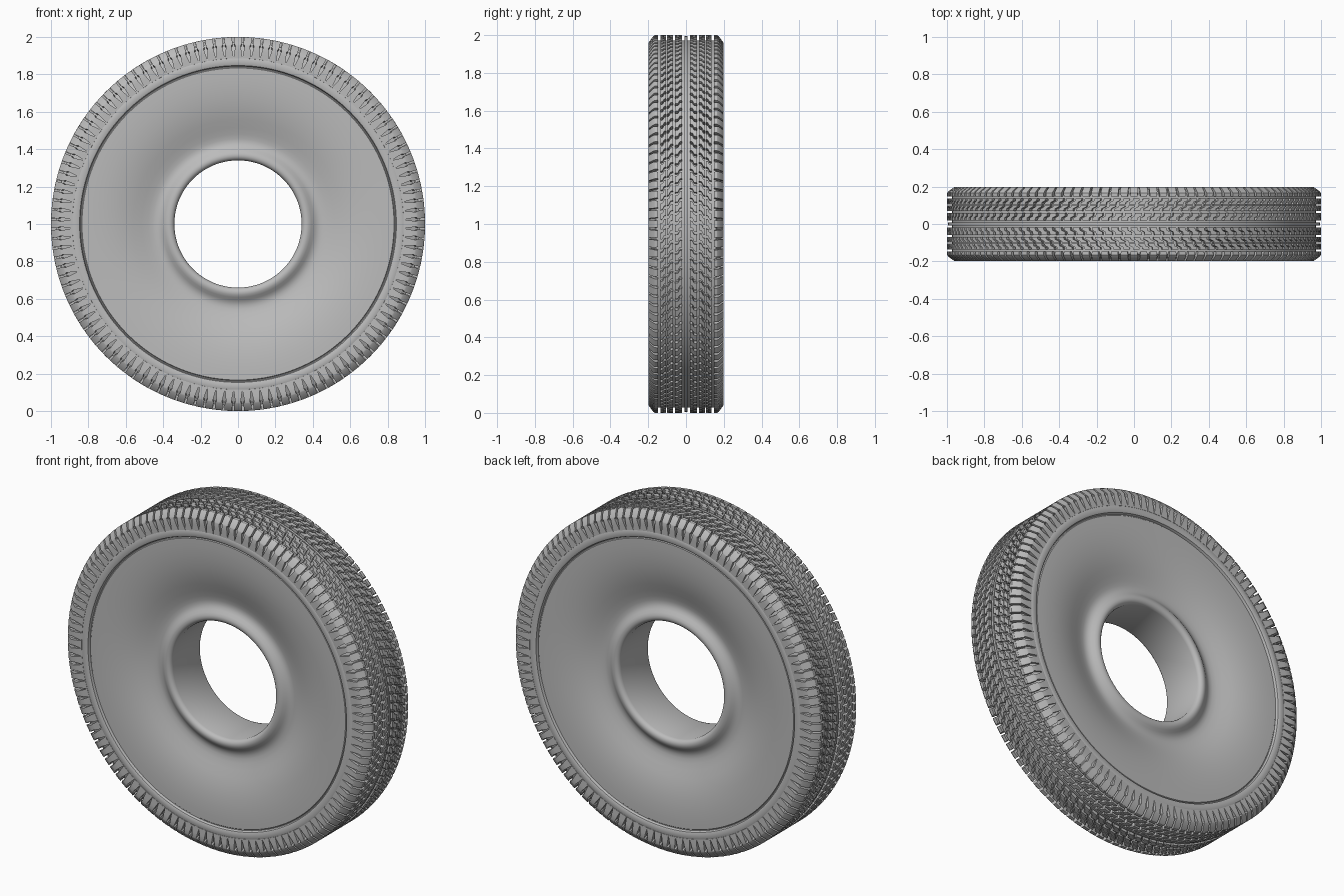
import bpy, bmesh
from math import sin, cos, pi, tau, radians

cube = bpy.data.objects.get("Cube")
if cube:
    bpy.data.objects.remove(cube)

PITCHES = 120            # tread repeats around the wheel
STEP = tau / PITCHES
FLOOR = 0.972            # radius at the bottom of the tread grooves

rubber = bpy.data.materials.new("grey rubber")
rubber.use_nodes = True
GREY = (0.5, 0.5, 0.5, 1)
rubber.diffuse_color = GREY
rubber.node_tree.nodes["Principled BSDF"].inputs["Base Color"].default_value = GREY


def polar(radius, angle, y):
    return (radius * sin(angle), y, 1 + radius * cos(angle))


def finish(name, bm, smooth_angle):
    bmesh.ops.recalc_face_normals(bm, faces=bm.faces)
    mesh = bpy.data.meshes.new(name)
    bm.to_mesh(mesh)
    bm.free()
    mesh.materials.append(rubber)
    obj = bpy.data.objects.new(name, mesh)
    bpy.context.collection.objects.link(obj)
    bpy.ops.object.select_all(action='DESELECT')
    obj.select_set(True)
    bpy.context.view_layer.objects.active = obj
    bpy.ops.object.shade_smooth_by_angle(angle=radians(smooth_angle))
    return obj


# Tyre body: half profile (radius, y) from the hole out to the tread floor
half = [(0.34, 0.0), (0.34, 0.122), (0.344, 0.134), (0.352, 0.142), (0.364, 0.146),
        (0.378, 0.144), (0.392, 0.136), (0.406, 0.125), (0.42, 0.117), (0.437, 0.113),
        (0.455, 0.114), (0.48, 0.12), (0.515, 0.132), (0.56, 0.148), (0.61, 0.163),
        (0.67, 0.175), (0.73, 0.182), (0.79, 0.185), (0.834, 0.185), (0.838, 0.18),
        (0.842, 0.18), (0.847, 0.194), (0.853, 0.197), (0.888, 0.197), (0.9, 0.188),
        (0.945, 0.178), (FLOOR, 0.16), (FLOOR, 0.0)]
profile = half + [(r, -y) for r, y in half[-2:0:-1]]
bm = bmesh.new()
SEGMENTS = 2 * PITCHES
rings = [[bm.verts.new(polar(r, tau * s / SEGMENTS, y)) for r, y in profile]
         for s in range(SEGMENTS)]
for s, ring in enumerate(rings):
    after = rings[(s + 1) % SEGMENTS]
    for k in range(len(profile)):
        n = (k + 1) % len(profile)
        bm.faces.new((ring[k], ring[n], after[n], after[k]))
finish("tyre_body", bm, 40)


def loft_block(bm, sections):
    """Join four-cornered sections into one closed block."""
    loops = [[bm.verts.new(p) for p in section] for section in sections]
    for a, b in zip(loops, loops[1:]):
        for k in range(4):
            n = (k + 1) % 4
            bm.faces.new((a[k], a[n], b[n], b[k]))
    bm.faces.new(loops[0])
    bm.faces.new(loops[-1])


def tread_row(bm, side, stations, fill, phase):
    """Ring of zigzag blocks; each station is (y, sideways shift in pitches)."""
    for i in range(PITCHES):
        sections = []
        for y, shift in stations:
            mid = (i + phase + shift) * STEP
            a, b = mid - fill * STEP / 2, mid + fill * STEP / 2
            sections.append([polar(FLOOR - 0.004, a, side * y), polar(FLOOR - 0.004, b, side * y),
                             polar(1.0, b, side * y), polar(1.0, a, side * y)])
        loft_block(bm, sections)


# Shoulder lug stations: outer radius, outer y, inner radius, inner y, width
lug = [(0.886, 0.198, 0.88, 0.18, 1.0), (0.925, 0.199, 0.915, 0.17, 0.74),
       (0.955, 0.199, 0.94, 0.165, 0.56), (0.962, 0.197, 0.945, 0.163, 0.8),
       (0.994, 0.174, FLOOR - 0.01, 0.155, 0.8), (1.0, 0.165, FLOOR - 0.01, 0.15, 0.74),
       (1.0, 0.147, FLOOR - 0.01, 0.147, 0.68)]

for side, label in ((1, "back"), (-1, "front")):
    # Inner and middle block rows
    bm = bmesh.new()
    tread_row(bm, side, [(0.02, 0), (0.034, 0.05), (0.042, 0.4), (0.058, 0.45)], 0.7, 0)
    finish(label + "_inner_tread_blocks", bm, 25)
    bm = bmesh.new()
    tread_row(bm, side, [(0.07, 0), (0.082, 0.05), (0.092, 0.45), (0.1, 0.5)], 0.66, 0.3)
    tread_row(bm, side, [(0.105, 0.5), (0.116, 0.55), (0.124, 0.9), (0.135, 0.95)], 0.66, 0.3)
    finish(label + "_middle_tread_blocks", bm, 25)

    # Shoulder lugs with pointed notches running down the sidewall
    bm = bmesh.new()
    for i in range(PITCHES):
        sections = []
        for r_out, y_out, r_in, y_in, width in lug:
            a, b = (i - width / 2) * STEP, (i + width / 2) * STEP
            sections.append([polar(r_in, a, side * y_in), polar(r_in, b, side * y_in),
                             polar(r_out, b, side * y_out), polar(r_out, a, side * y_out)])
        loft_block(bm, sections)
    finish(label + "_shoulder_lugs", bm, 25)

# Continuous narrow rib along the middle of the tread
bm = bmesh.new()
rib = [(FLOOR - 0.004, -0.008), (0.994, -0.007), (0.994, 0.007), (FLOOR - 0.004, 0.008)]
loops = [[bm.verts.new(polar(r, tau * s / SEGMENTS, y)) for r, y in rib] for s in range(SEGMENTS)]
for s, ring in enumerate(loops):
    after = loops[(s + 1) % SEGMENTS]
    for k in range(4):
        n = (k + 1) % 4
        bm.faces.new((ring[k], ring[n], after[n], after[k]))
finish("centre_rib", bm, 30)
